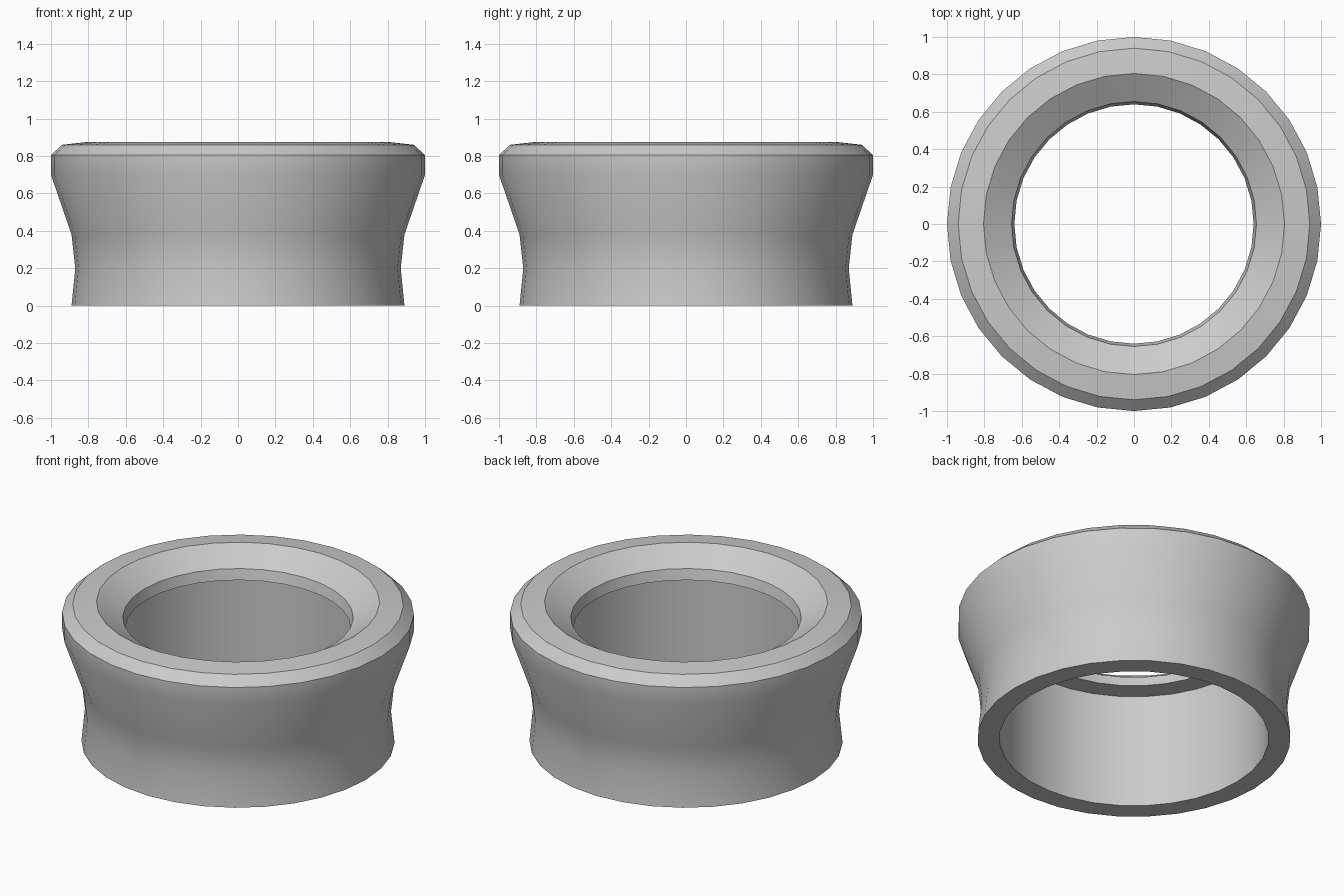
import bpy
import bmesh
import math

cube = bpy.data.objects.get("Cube")
if cube:
    bpy.data.objects.remove(cube, do_unlink=True)

SIDES = 32

# Plain grey material
GREY = (0.6, 0.6, 0.6, 1.0)
grey = bpy.data.materials.new("plain grey")
grey.use_nodes = True
grey.diffuse_color = GREY
grey.node_tree.nodes["Principled BSDF"].inputs["Base Color"].default_value = GREY

# Closed wall section as (radius, height)
outer_wall = [(0.89, 0), (0.87, 0.2), (0.89, 0.38), (1.0, 0.7), (1.0, 0.805)]
rim = [(0.94, 0.86), (0.805, 0.875)]
funnel_and_lip = [(0.655, 0.78), (0.64, 0.715)]
inner_wall = [(0.765, 0.715), (0.765, 0)]
section = outer_wall + rim + funnel_and_lip + inner_wall

# Spin the section around the vertical axis
bm = bmesh.new()
verts = [bm.verts.new((r, 0, z)) for r, z in section]
edges = [bm.edges.new((a, b)) for a, b in zip(verts, verts[1:] + verts[:1])]
bmesh.ops.spin(bm, geom=verts + edges, cent=(0, 0, 0), axis=(0, 0, 1),
               angle=math.tau, steps=SIDES)
bmesh.ops.remove_doubles(bm, verts=bm.verts, dist=0.0005)
bmesh.ops.recalc_face_normals(bm, faces=bm.faces)
mesh = bpy.data.meshes.new("flared_ring")
bm.to_mesh(mesh)
bm.free()
mesh.materials.append(grey)

# Flared ring, smooth around its walls with crisp rim edges
ring = bpy.data.objects.new("flared_ring", mesh)
bpy.context.collection.objects.link(ring)
bpy.ops.object.select_all(action="DESELECT")
ring.select_set(True)
bpy.context.view_layer.objects.active = ring
bpy.ops.object.shade_smooth_by_angle(angle=math.radians(30))
